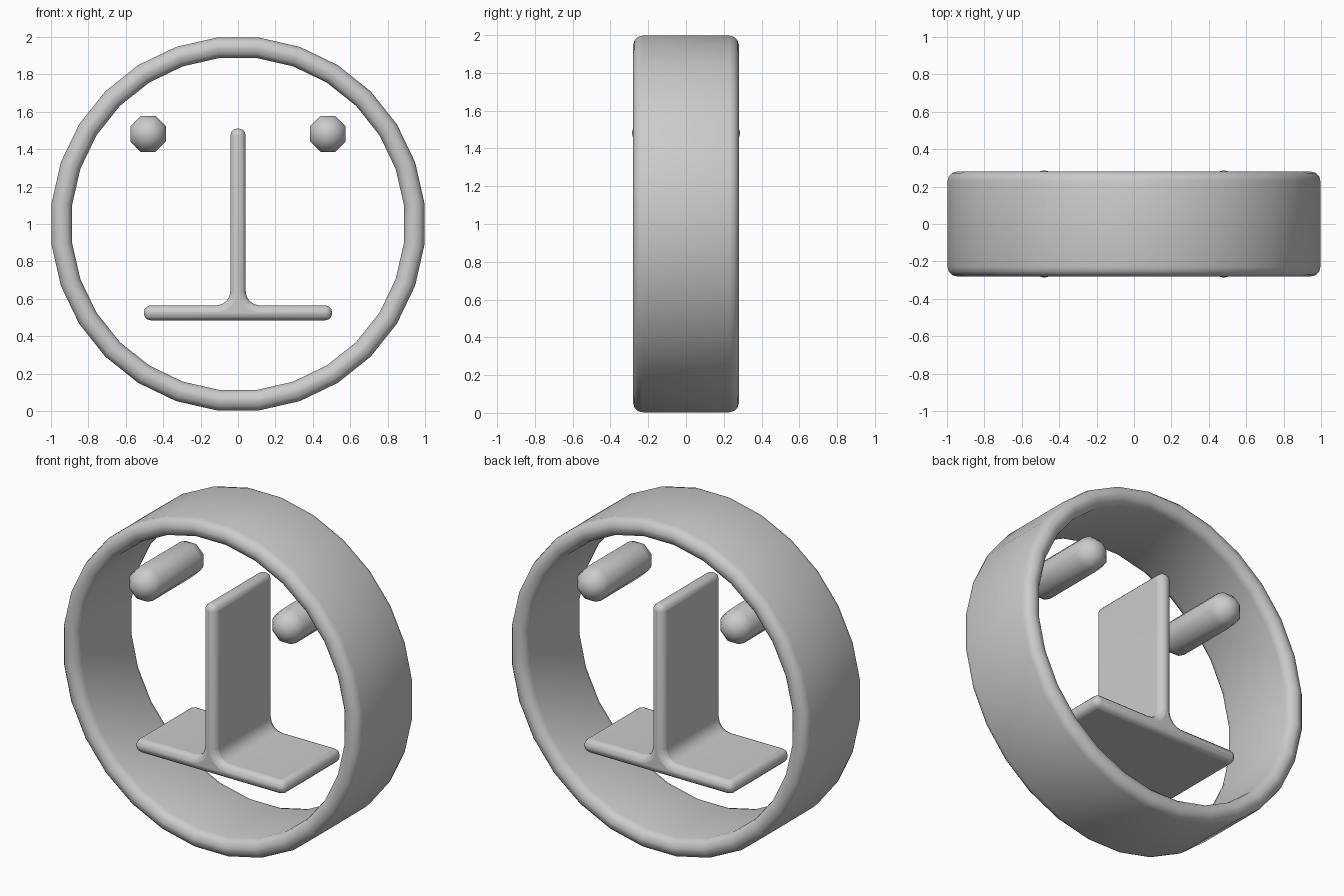
import bpy, bmesh, math
from mathutils import Matrix, Vector

cube = bpy.data.objects.get("Cube")
if cube:
    bpy.data.objects.remove(cube, do_unlink=True)

grey = bpy.data.materials.new("plain grey")
grey.use_nodes = True
colour = (0.6, 0.6, 0.6, 1)
grey.diffuse_color = colour
grey.node_tree.nodes["Principled BSDF"].inputs["Base Color"].default_value = colour

HALF = 0.28  # half depth shared by the ring and the T


def finish(name, bm, angle=40):
    bmesh.ops.recalc_face_normals(bm, faces=bm.faces)
    mesh = bpy.data.meshes.new(name)
    bm.to_mesh(mesh)
    bm.free()
    mesh.materials.append(grey)
    obj = bpy.data.objects.new(name, mesh)
    bpy.context.collection.objects.link(obj)
    bpy.ops.object.select_all(action="DESELECT")
    obj.select_set(True)
    bpy.context.view_layer.objects.active = obj
    bpy.ops.object.shade_smooth_by_angle(angle=math.radians(angle))
    return obj


def rounded_section(inner, outer, half, r, steps=3):
    """Rounded rectangle as (radius, depth) pairs."""
    pts = []
    corners = [(outer - r, half - r), (inner + r, half - r),
               (inner + r, r - half), (outer - r, r - half)]
    for k, (cx, cy) in enumerate(corners):
        for i in range(steps + 1):
            a = math.pi / 2 * (k + i / steps)
            pts.append((cx + r * math.cos(a), cy + r * math.sin(a)))
    return pts


# Outer ring: rounded section swept around the depth axis
bm = bmesh.new()
SIDES = 28
section = rounded_section(0.893, 1.003, HALF, 0.05)
loops = []
for s in range(SIDES):
    a = 2 * math.pi * (s + 0.5) / SIDES
    loops.append([bm.verts.new((r * math.cos(a), y, 1 + r * math.sin(a)))
                  for r, y in section])
for s in range(SIDES):
    p, q = loops[s], loops[(s + 1) % SIDES]
    for i in range(len(p)):
        j = (i + 1) % len(p)
        bm.faces.new((p[i], p[j], q[j], q[i]))
finish("outer_ring", bm)

# Upside-down T: filleted outline extruded through the depth
LOW, HIGH, TOP, STEM, WIDE, FILLET = 0.485, 0.565, 1.51, 0.041, 0.503, 0.075
half_outline = [(WIDE, LOW), (WIDE, HIGH)]
for i in range(5):
    a = math.pi / 2 * i / 4
    half_outline.append((STEM + FILLET * (1 - math.sin(a)),
                         HIGH + FILLET * (1 - math.cos(a))))
half_outline.append((STEM, TOP))
outline = half_outline + [(-x, z) for x, z in reversed(half_outline)]
bm = bmesh.new()
face = bm.faces.new([bm.verts.new((x, -HALF, z)) for x, z in outline])
out = bmesh.ops.extrude_face_region(bm, geom=[face])
verts = [v for v in out["geom"] if isinstance(v, bmesh.types.BMVert)]
bmesh.ops.translate(bm, verts=verts, vec=Vector((0, 2 * HALF, 0)))
tee = finish("nose_and_mouth", bm)
bevel = tee.modifiers.new("Soft edges", "BEVEL")
bevel.width = 0.036
bevel.segments = 3
bevel.limit_method = "ANGLE"
bevel.angle_limit = math.radians(40)

# Eyes: squarish eight-sided rods with domed ends
for name, x in (("left_eye", 0.48), ("right_eye", -0.48)):
    bm = bmesh.new()
    rings = []
    for y, r in ((-0.275, 0.05), (-0.235, 0.092), (-0.19, 0.104),
                 (0.19, 0.104), (0.235, 0.092), (0.275, 0.05)):
        rings.append([bm.verts.new((x + r * math.cos(a), y, 1.482 + r * math.sin(a)))
                      for a in [math.pi / 4 * (i + 0.5) for i in range(8)]])
    for p, q in zip(rings, rings[1:]):
        for i in range(8):
            j = (i + 1) % 8
            bm.faces.new((p[i], p[j], q[j], q[i]))
    for ring, y in ((rings[0], -0.287), (rings[-1], 0.287)):
        tip = bm.verts.new((x, y, 1.482))
        for i in range(8):
            bm.faces.new((ring[i], ring[(i + 1) % 8], tip))
    finish(name, bm, 50)
